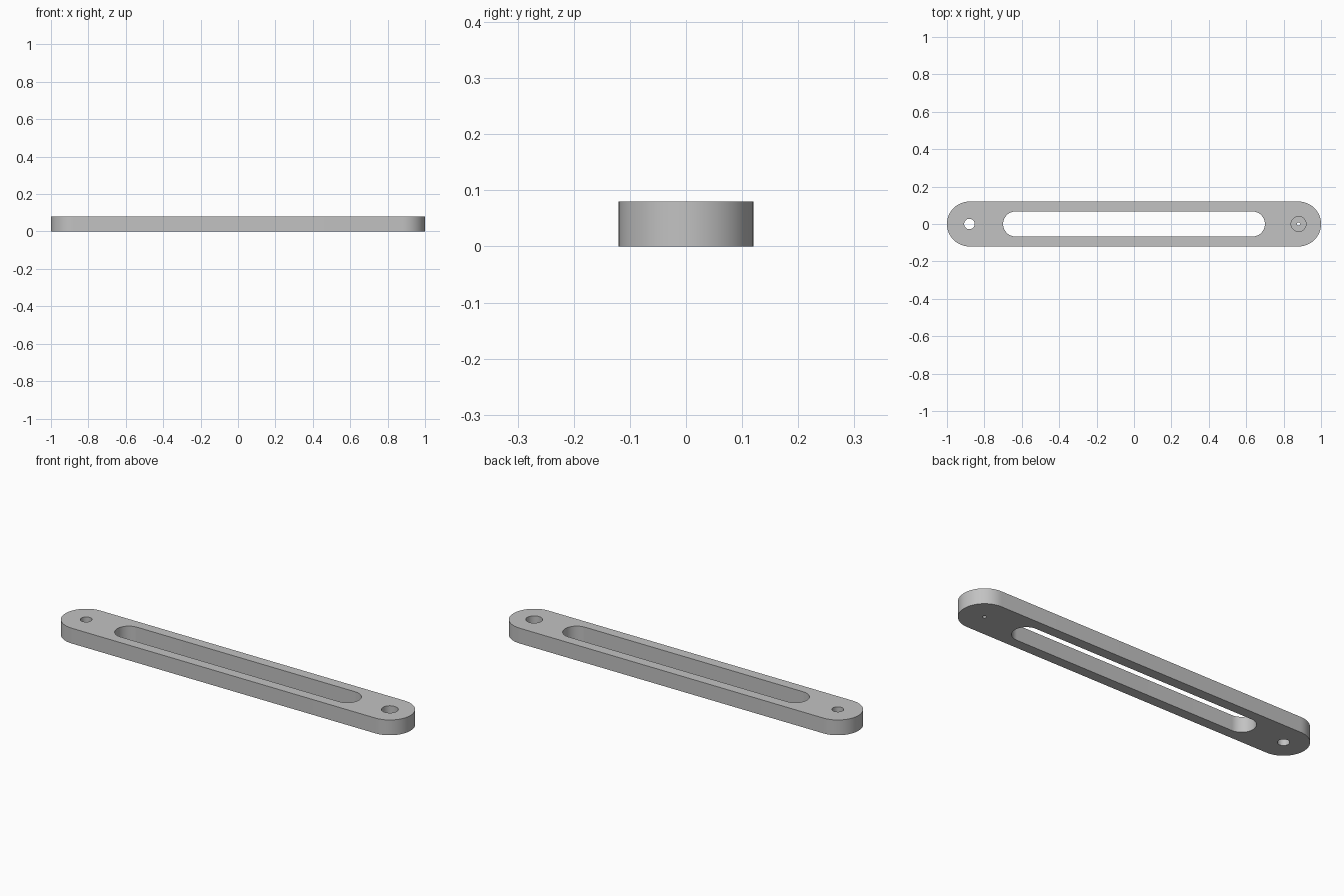
import bpy, bmesh
from math import pi, cos, sin, radians

old = bpy.data.objects.get("Cube")
if old:
    bpy.data.objects.remove(old, do_unlink=True)

THICK = 0.08
END_R = 0.12
PIN_X = 1 - END_R

grey = bpy.data.materials.new("plain grey")
grey.use_nodes = True
colour = (0.54, 0.54, 0.54, 1)
grey.diffuse_color = colour
grey.node_tree.nodes["Principled BSDF"].inputs["Base Color"].default_value = colour


def stadium(name, half_length, radius, z0, z1, x=0.0, steps=32):
    """Extruded rounded-end slab; a plain cylinder when half_length equals radius."""
    reach = half_length - radius
    outline = []
    for side in (1, -1):
        start = -pi / 2 if side > 0 else pi / 2
        count = steps + 1 if reach > 0 else steps
        for i in range(count):
            a = start + pi * i / steps
            outline.append((x + side * reach + radius * cos(a), radius * sin(a)))
    bm = bmesh.new()
    face = bm.faces.new([bm.verts.new((px, py, z0)) for px, py in outline])
    top = bmesh.ops.extrude_face_region(bm, geom=[face])["geom"]
    moved = [v for v in top if isinstance(v, bmesh.types.BMVert)]
    bmesh.ops.translate(bm, verts=moved, vec=(0, 0, z1 - z0))
    bmesh.ops.recalc_face_normals(bm, faces=bm.faces)
    mesh = bpy.data.meshes.new(name)
    bm.to_mesh(mesh)
    bm.free()
    mesh.materials.append(grey)
    obj = bpy.data.objects.new(name, mesh)
    bpy.context.collection.objects.link(obj)
    return obj


def cut(target, cutter):
    """Subtract the cutter from the target, then discard it."""
    cutter.hide_render = True
    mod = target.modifiers.new(cutter.name, 'BOOLEAN')
    mod.operation = 'DIFFERENCE'
    mod.solver = 'EXACT'
    mod.object = cutter
    bpy.context.view_layer.objects.active = target
    bpy.ops.object.modifier_apply(modifier=mod.name)
    bpy.data.objects.remove(cutter, do_unlink=True)


# Flat bar with rounded ends
bar = stadium("slotted_link_bar", 1.0, END_R, 0, THICK)

# Long central slot
cut(bar, stadium("slot_cutter", 0.70, 0.067, -0.1, 0.2))

# Plain through hole at one end
cut(bar, stadium("pin_hole_cutter", 0.028, 0.028, -0.1, 0.2, x=-PIN_X))

# Counterbored hole with a tiny pilot at the other end
cut(bar, stadium("counterbore_cutter", 0.04, 0.04, 0.03, 0.2, x=PIN_X))
cut(bar, stadium("pilot_hole_cutter", 0.009, 0.009, -0.1, 0.2, x=PIN_X))

# Smooth round walls, crisp rims
bpy.ops.object.select_all(action='DESELECT')
bar.select_set(True)
bpy.context.view_layer.objects.active = bar
bpy.ops.object.shade_smooth_by_angle(angle=radians(30))
